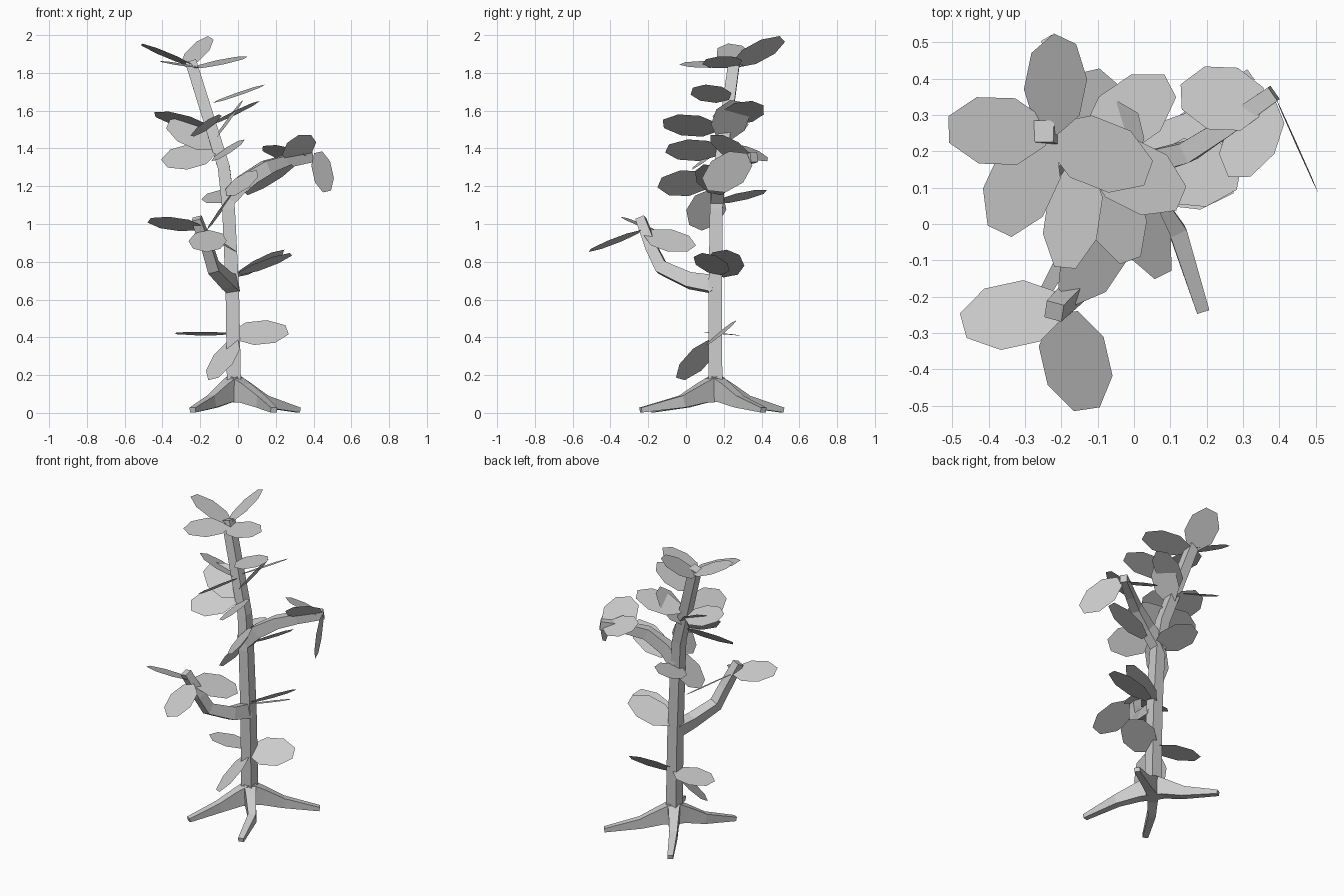
import bpy
import bmesh
from mathutils import Vector

cube = bpy.data.objects.get("Cube")
if cube:
    bpy.data.objects.remove(cube, do_unlink=True)

grey = bpy.data.materials.new("light grey")
grey.use_nodes = True
COLOUR = (0.6, 0.6, 0.6, 1)
grey.diffuse_color = COLOUR
grey.node_tree.nodes["Principled BSDF"].inputs["Base Color"].default_value = COLOUR

# Directions that leaves turn towards
FLAT = Vector((0, .1, 1))
FRONT = Vector((-.12, -.52, .85))
STEEP_FRONT = Vector((-.05, -.68, .75))
BACK = Vector((.1, .35, .9))
LEFT = Vector((.2, 0, 1))
STEEP_LEFT = Vector((.55, 0, .8))
BACK_LEFT = Vector((.4, .15, .9))
RIGHT = Vector((-.3, -.12, 1))
STEEP_RIGHT = Vector((-.6, 0, .8))
FRONT_RIGHT = Vector((-.6, -.5, .75))
BACK_RIGHT = Vector((-.55, .25, .8))
SIDEWAYS = Vector((.9, .45, 0))
LEAF_LENGTH = .29
LEAF_WIDTH = .185


def finish(bm, name):
    mesh = bpy.data.meshes.new(name)
    bm.to_mesh(mesh)
    bm.free()
    mesh.materials.append(grey)
    obj = bpy.data.objects.new(name, mesh)
    bpy.context.collection.objects.link(obj)


def limb(name, path, start, end, hint):
    """Square-section limb, tapering evenly from start to end (width, height)."""
    bm = bmesh.new()
    points = [Vector(p) for p in path]
    last = len(points) - 1
    rings = []
    for i, point in enumerate(points):
        width, height = Vector(start).lerp(Vector(end), i / last)
        along = (points[min(i + 1, last)] - points[max(i - 1, 0)]).normalized()
        side = along.cross(Vector(hint)).normalized() * width / 2
        up = side.cross(along).normalized() * height / 2
        rings.append([bm.verts.new(point + corner)
                      for corner in (-side - up, side - up, side + up, up - side)])
    for lower, upper in zip(rings, rings[1:]):
        for k in range(4):
            bm.faces.new((lower[k - 1], lower[k], upper[k], upper[k - 1]))
    bm.faces.new(rings[0])
    bm.faces.new(rings[-1])
    bmesh.ops.recalc_face_normals(bm, faces=bm.faces)
    finish(bm, name)
    return points


def point_at(path, height):
    """Point on a limb's centre line at the given height."""
    for a, b in zip(path, path[1:]):
        if height <= b.z:
            break
    return a.lerp(b, (height - a.z) / (b.z - a.z))


def leaf(name, path, height, tip, facing):
    """Flat stretched octagon growing from a limb to its tip."""
    tip = Vector(tip)
    axis = tip - point_at(path, height)
    if axis.length > LEAF_LENGTH:
        axis = axis.normalized() * LEAF_LENGTH
    side = facing.cross(axis).normalized() * LEAF_WIDTH / 2
    half = [(1, .4), (.7, 1), (.3, 1), (0, .4)]
    outline = half + [(t, -s) for t, s in reversed(half)]
    bm = bmesh.new()
    face = bm.faces.new([bm.verts.new(tip - axis * t + side * s) for t, s in outline])
    face.normal_update()
    if face.normal.dot(facing) < 0:
        face.normal_flip()
    finish(bm, name + "_leaf")


# Trunk and two branches
trunk = limb("trunk",
             [(-.02, .155, .06), (-.03, .155, .65), (-.05, .16, 1.08),
              (-.075, .18, 1.3), (-.25, .255, 1.86)], (.075, .075), (.06, .06), (0, 1, 0))
front_branch = limb("front_branch",
                    [(-.03, .15, .68), (-.06, .02, .7), (-.13, -.13, .77),
                     (-.16, -.18, .87), (-.22, -.24, 1.03)], (.07, .09), (.05, .05), (0, 1, 1))
left_branch = limb("left_branch",
                   [(-.05, .165, 1.14), (.03, .165, 1.22), (.15, .2, 1.3),
                    (.25, .265, 1.33), (.385, .36, 1.355)], (.07, .09), (.045, .055), (0, 0, 1))

# Four flared roots, each bending on the way out
ROOTS = {
    "front_left": [(.12, -.02), (.19, -.24)],
    "front_right": [(-.14, 0), (-.24, -.18)],
    "back_left": [(.14, .28), (.32, .41)],
    "back_right": [(-.13, .32), (-.24, .51)],
}
centre = Vector((-.02, .155))
for name, (bend, end) in ROOTS.items():
    flare = centre.lerp(Vector(bend), .4)
    limb(name + "_root", [(*centre, .125), (*flare, .105), (*bend, .06), (*end, .015)],
         (.075, .14), (.035, .026), (0, 0, 1))

# Leaves around the top of the trunk
leaf("crown_back", trunk, 1.84, (-.19, .51, 1.98), FRONT_RIGHT)
leaf("crown_right", trunk, 1.84, (-.51, .26, 1.95), BACK_LEFT)
leaf("crown_front", trunk, 1.84, (-.37, -.02, 1.85), LEFT)
leaf("crown_left", trunk, 1.83, (.04, .14, 1.88), RIGHT)

# Leaves up the middle of the trunk
leaf("high_left", trunk, 1.63, (.13, .07, 1.73), RIGHT)
leaf("high_back", trunk, 1.53, (.1, .38, 1.64), STEEP_RIGHT)
leaf("upper_back", trunk, 1.45, (.02, .27, 1.65), STEEP_RIGHT)
leaf("upper_right", trunk, 1.51, (-.44, .26, 1.58), BACK)
leaf("upper_front", trunk, 1.51, (-.19, -.12, 1.53), STEEP_RIGHT)
leaf("mid_right", trunk, 1.42, (-.37, .2, 1.53), STEEP_FRONT)
leaf("mid_front", trunk, 1.38, (-.01, -.1, 1.4), STEEP_RIGHT)
leaf("low_right", trunk, 1.4, (-.39, .06, 1.32), STEEP_FRONT)

# Leaves around the fork
leaf("fork_front", trunk, 1.21, (.08, -.14, 1.22), FRONT_RIGHT)
leaf("fork_back", trunk, 1.12, (-.13, .42, 1.17), FRONT)
leaf("fork_left", trunk, 1.1, (.29, .13, 1.31), BACK_RIGHT)
leaf("fork_right", left_branch, 1.17, (-.16, .05, .98), BACK_RIGHT)

# Leaves at the ends of the branches
leaf("left_branch_back", left_branch, 1.35, (.13, .35, 1.4), BACK)
leaf("left_branch_front", left_branch, 1.35, (.29, .13, 1.45), BACK_RIGHT)
leaf("left_branch_end", left_branch, 1.355, (.5, .1, 1.21), SIDEWAYS)
leaf("front_branch_right", front_branch, .98, (-.47, -.28, 1.02), BACK)
leaf("front_branch_end", front_branch, .97, (-.13, -.51, .86), FRONT)
leaf("front_branch_back", front_branch, .96, (-.03, .03, .87), STEEP_LEFT)

# Leaves low on the trunk
leaf("waist_left", trunk, .72, (.28, .12, .84), BACK_RIGHT)
leaf("waist_back", trunk, .72, (.24, .25, .85), BACK_RIGHT)
leaf("base_left", trunk, .41, (.26, .22, .44), STEEP_FRONT)
leaf("base_front", trunk, .39, (-.13, -.03, .18), FRONT_RIGHT)
leaf("base_right", trunk, .42, (-.33, .21, .42), FLAT)
